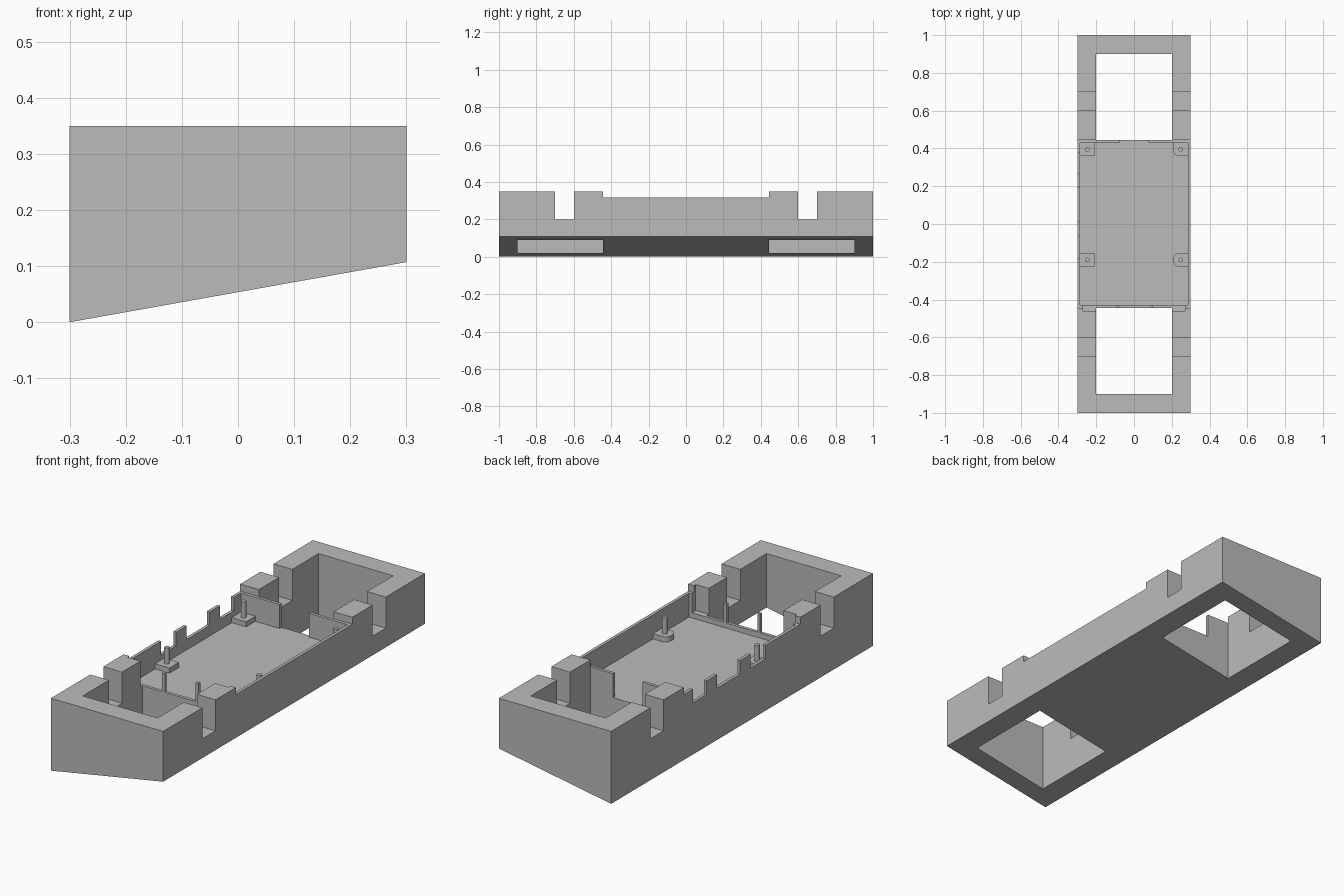
import bpy, bmesh

old = bpy.data.objects.get("Cube")
if old:
    bpy.data.objects.remove(old)

grey = bpy.data.materials.new("plain grey")
grey.use_nodes = True
grey.diffuse_color = (0.5, 0.5, 0.5, 1)
grey.node_tree.nodes["Principled BSDF"].inputs["Base Color"].default_value = (0.5, 0.5, 0.5, 1)


def finish(name, bm):
    bmesh.ops.recalc_face_normals(bm, faces=bm.faces)
    mesh = bpy.data.meshes.new(name)
    bm.to_mesh(mesh)
    bm.free()
    mesh.materials.append(grey)
    ob = bpy.data.objects.new(name, mesh)
    bpy.context.collection.objects.link(ob)
    return ob


def extrude(name, points, vector):
    """Extrude a closed outline into a solid."""
    bm = bmesh.new()
    face = bm.faces.new([bm.verts.new(p) for p in points])
    new = bmesh.ops.extrude_face_region(bm, geom=[face])["geom"]
    bmesh.ops.translate(bm, vec=vector, verts=[v for v in new if isinstance(v, bmesh.types.BMVert)])
    return finish(name, bm)


def box(name, x, y, z):
    pts = [(x[0], y[0], z[0]), (x[1], y[0], z[0]), (x[1], y[1], z[0]), (x[0], y[1], z[0])]
    return extrude(name, pts, (0, 0, z[1] - z[0]))


def cut(target, x, y, z):
    cutter = box("cutter", x, y, z)
    mod = target.modifiers.new("cut", "BOOLEAN")
    mod.operation, mod.solver, mod.object = "DIFFERENCE", "EXACT", cutter
    bpy.context.view_layer.objects.active = target
    bpy.ops.object.modifier_apply(modifier=mod.name)
    bpy.data.objects.remove(cutter)


TOP, RIM, FLOOR, LIP, DIP = 0.35, 0.316, 0.2, 0.225, 0.25
HIGH = 0.5
WALL_X, WALL_Y, END = 0.285, 0.43, 0.445

# Wedge body with a sloping underside
body = extrude("wedge_body", [(-0.3, -1, 0), (0.3, -1, 0.107), (0.3, -1, TOP), (-0.3, -1, TOP)], (0, 2, 0))

# Lowered middle and the tray pocket
cut(body, (-0.4, 0.4), (-END, END), (RIM, HIGH))
cut(body, (-WALL_X, WALL_X), (-WALL_Y, WALL_Y), (FLOOR, HIGH))

# Open wells and side notches at both ends
for s in (-1, 1):
    cut(body, (-0.2, 0.2), sorted((s * END, s * 0.9)), (-0.1, HIGH))
    cut(body, (-0.4, 0.4), sorted((s * 0.6, s * 0.7)), (0.2, HIGH))

# Opening in the back tray wall
cut(body, (-0.078, 0.078), (0.4, 0.46), (FLOOR, HIGH))

# Front tray wall lowered between thin uprights
for x in ((-0.27, -0.095), (-0.08, 0.085), (0.1, 0.27)):
    cut(body, x, (-0.46, -0.4), (LIP, HIGH))

# Port openings in the side wall
for y in ((-0.18, -0.065), (0.015, 0.19), (0.27, 0.375)):
    cut(body, (-0.4, -0.25), y, (DIP, HIGH))

# Mounting pads with pins
for sx, side in ((-1, "right"), (1, "left")):
    for y, end in ((-0.19, "front"), (0.395, "back")):
        cx = sx * 0.247
        bm = bmesh.new()
        bmesh.ops.create_cube(bm, size=1)
        top_y = 0.43 if end == "back" else y + 0.036
        low_y = y - 0.036
        for v in bm.verts:
            v.co.x = sx * 0.285 if v.co.x > 0 else sx * 0.208
            v.co.y = top_y if v.co.y > 0 else low_y
            v.co.z = LIP if v.co.z > 0 else FLOOR - 0.01
        inner = [e for e in bm.edges if abs(e.verts[0].co.z - e.verts[1].co.z) > 0.01
                 and abs(e.verts[0].co.x) < 0.25 and (end == "front" or e.verts[0].co.y < y)]
        bmesh.ops.bevel(bm, geom=inner, offset=0.03, segments=6, profile=0.5, affect="EDGES")
        finish(f"{end}_{side}_pad", bm)

        bm = bmesh.new()
        bmesh.ops.create_cone(bm, cap_ends=True, segments=24, radius1=0.012, radius2=0.012, depth=0.1)
        bmesh.ops.translate(bm, vec=(cx, y, 0.252), verts=bm.verts)
        pin = finish(f"{end}_{side}_pin", bm)
        bpy.ops.object.select_all(action="DESELECT")
        pin.select_set(True)
        bpy.context.view_layer.objects.active = pin
        bpy.ops.object.shade_smooth_by_angle()
